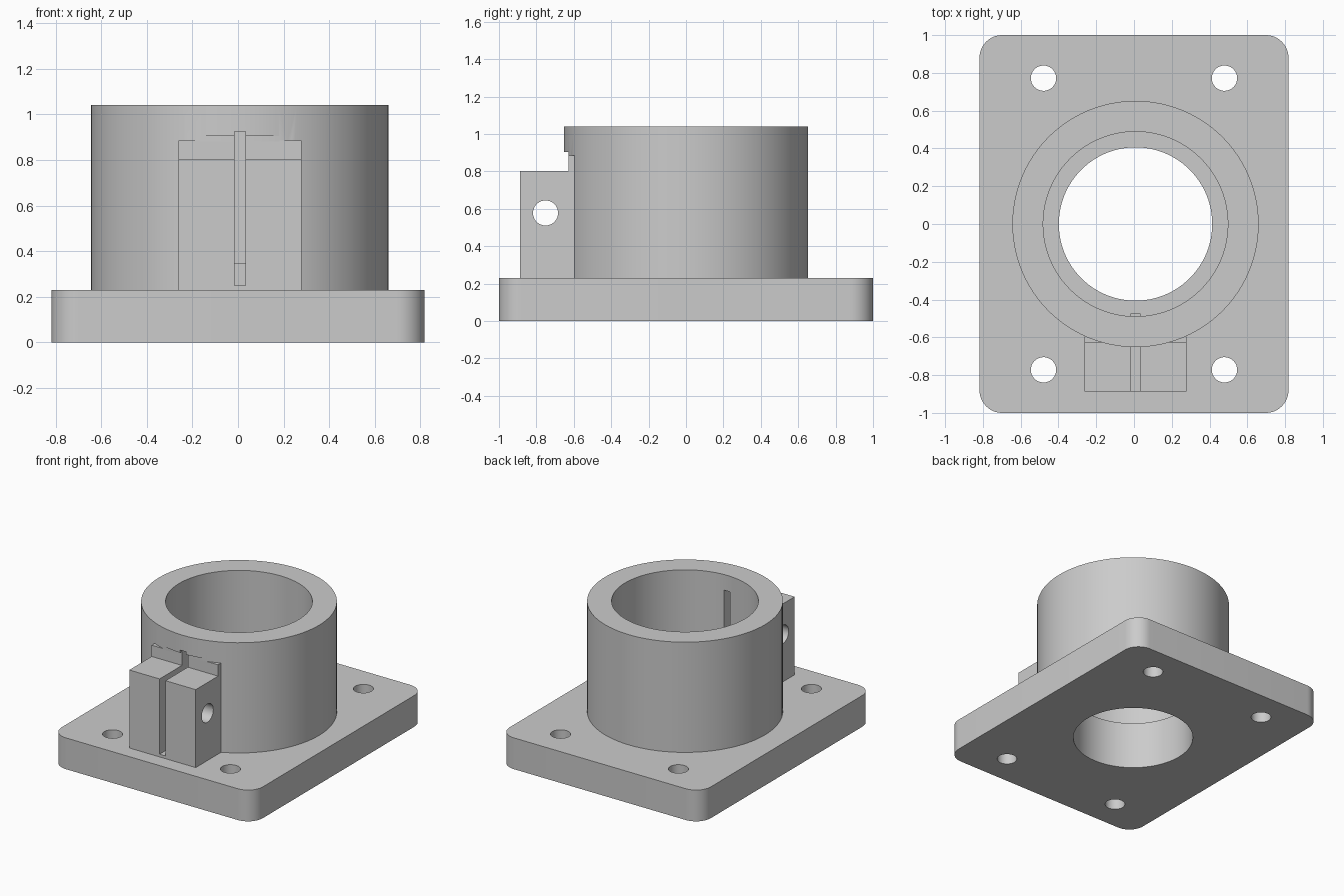
import bpy, bmesh, math

default = bpy.data.objects.get("Cube")
if default:
    bpy.data.objects.remove(default, do_unlink=True)

CX = 0.008                        # collar and clamp sit a touch off centre
PLATE_TOP, TOP = 0.23, 1.04
BORE_R, SOCKET_R, COLLAR_R = 0.406, 0.489, 0.652
LUG_HALF = 0.27

grey = bpy.data.materials.new("light grey")
grey.use_nodes = True
colour = (0.6, 0.6, 0.6, 1)
grey.diffuse_color = colour
grey.node_tree.nodes["Principled BSDF"].inputs["Base Color"].default_value = colour


def make(name, bm):
    bmesh.ops.recalc_face_normals(bm, faces=bm.faces)
    mesh = bpy.data.meshes.new(name)
    bm.to_mesh(mesh)
    bm.free()
    mesh.materials.append(grey)
    obj = bpy.data.objects.new(name, mesh)
    bpy.context.collection.objects.link(obj)
    return obj


def prism(name, outline, vector):
    """Extrude a closed 3D outline along a vector."""
    bm = bmesh.new()
    face = bm.faces.new([bm.verts.new(p) for p in outline])
    result = bmesh.ops.extrude_face_region(bm, geom=[face], use_keep_orig=True)
    verts = [g for g in result["geom"] if isinstance(g, bmesh.types.BMVert)]
    bmesh.ops.translate(bm, verts=verts, vec=vector)
    return make(name, bm)


def box(name, x0, x1, y0, y1, z0, z1):
    outline = [(x0, y0, z0), (x1, y0, z0), (x1, y1, z0), (x0, y1, z0)]
    return prism(name, outline, (0, 0, z1 - z0))


def cylinder(name, x, y, r, z0, z1, n):
    ring = [(x + r * math.cos(i * math.tau / n), y + r * math.sin(i * math.tau / n), z0)
            for i in range(n)]
    return prism(name, ring, (0, 0, z1 - z0))


def cut(obj, cutters):
    """Subtract the cutters, bake the result and delete the cutters."""
    for c in cutters:
        c.hide_render = True
        mod = obj.modifiers.new("cut", 'BOOLEAN')
        mod.operation, mod.solver, mod.object = 'DIFFERENCE', 'EXACT', c
    graph = bpy.context.evaluated_depsgraph_get()
    baked = bpy.data.meshes.new_from_object(obj.evaluated_get(graph))
    obj.modifiers.clear()
    obj.data = baked
    for c in cutters:
        bpy.data.objects.remove(c, do_unlink=True)


def slot():
    return box("slot_cutter", CX - 0.024, CX + 0.024, -1.1, -0.475, 0.25, 0.925)


# Base plate: rounded rectangle with four bolt holes and the centre bore
HX, HY, R = 0.818, 1.0, 0.12
outline = []
for k, (sx, sy) in enumerate([(1, 1), (-1, 1), (-1, -1), (1, -1)]):
    for i in range(13):
        a = (k + i / 12) * math.pi / 2
        outline.append((sx * (HX - R) + R * math.cos(a), sy * (HY - R) + R * math.sin(a), 0))
base_plate = prism("base_plate", outline, (0, 0, PLATE_TOP))
holes = [cylinder("bolt_cutter", sx * 0.479, sy * 0.772, 0.067, -0.1, 0.4, 48)
         for sx in (-1, 1) for sy in (-1, 1)]
cut(base_plate, holes + [cylinder("bore_cutter", CX, 0, BORE_R, -0.1, 0.4, 96)])

# Collar: lathed profile with a wide socket resting on a narrower ledge
profile = [(BORE_R, PLATE_TOP), (COLLAR_R, PLATE_TOP), (COLLAR_R, TOP),
           (SOCKET_R, TOP), (SOCKET_R, 0.347), (BORE_R, 0.347)]
N = 96
bm = bmesh.new()
rings = [[bm.verts.new((CX + r * math.cos(i * math.tau / N), r * math.sin(i * math.tau / N), z))
          for r, z in profile] for i in range(N)]
for i in range(N):
    a, b = rings[i], rings[(i + 1) % N]
    for j in range(len(profile)):
        k = (j + 1) % len(profile)
        bm.faces.new((a[j], b[j], b[k], a[k]))
collar = make("collar", bm)
# Clearance above the lugs, a pocket for their back flange, and the split
cut(collar, [
    box("clearance_cutter", CX - 0.3, CX + 0.3, -0.8, -0.628, 0.82, 0.905),
    box("flange_cutter", CX - 0.25, CX + 0.25, -0.8, -0.612, 0.78, 0.88),
    slot()])

# Clamp lugs: stepped side profile, split by the slot, with a cross bolt hole
side = [(-0.888, PLATE_TOP), (-0.596, PLATE_TOP), (-0.596, 0.886),
        (-0.628, 0.886), (-0.628, 0.803), (-0.888, 0.803)]
clamp_lugs = prism("clamp_lugs", [(CX - LUG_HALF, y, z) for y, z in side],
                   (2 * LUG_HALF, 0, 0))
n = 48
ring = [(-0.5, -0.751 + 0.067 * math.cos(i * math.tau / n),
         0.578 + 0.067 * math.sin(i * math.tau / n)) for i in range(n)]
cut(clamp_lugs, [prism("cross_bolt_cutter", ring, (1, 0, 0)), slot()])

# Smooth round walls, keep machined edges sharp
bpy.ops.object.select_all(action='DESELECT')
for obj in (base_plate, collar, clamp_lugs):
    obj.select_set(True)
bpy.context.view_layer.objects.active = collar
bpy.ops.object.shade_smooth_by_angle(angle=math.radians(30))
